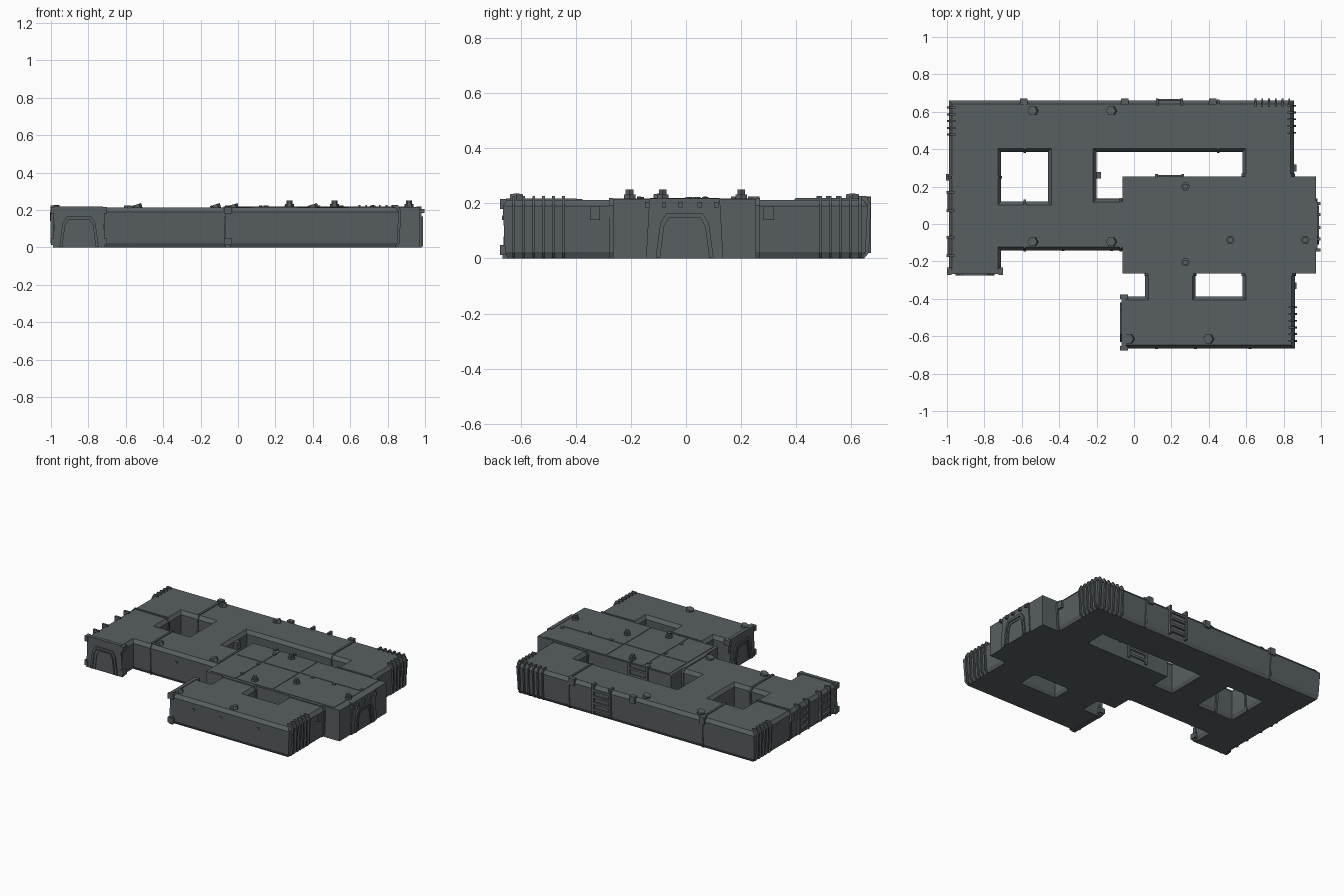
import bpy, bmesh, math
from mathutils import Vector, Matrix

if "Cube" in bpy.data.objects:
    bpy.data.objects.remove(bpy.data.objects["Cube"])

steel = bpy.data.materials.new("dark steel")
steel.diffuse_color = (0.098, 0.114, 0.122, 1)
steel.use_nodes = True
steel.node_tree.nodes["Principled BSDF"].inputs["Base Color"].default_value = steel.diffuse_color


def finish(name, bm, mtx=None):
    bmesh.ops.recalc_face_normals(bm, faces=bm.faces)
    me = bpy.data.meshes.new(name)
    bm.to_mesh(me)
    bm.free()
    me.materials.append(steel)
    ob = bpy.data.objects.new(name, me)
    if mtx:
        ob.matrix_world = mtx
    bpy.context.collection.objects.link(ob)
    return ob


def facing(x, y, deg):
    """Local -y points outward: 0 south, 90 east, 180 north, -90 west."""
    return Matrix.Translation((x, y, 0)) @ Matrix.Rotation(math.radians(deg), 4, 'Z')


def extrude(name, pts, vec, mtx=None):
    bm = bmesh.new()
    f = bm.faces.new([bm.verts.new(p) for p in pts])
    r = bmesh.ops.extrude_face_region(bm, geom=[f])
    # keep the starting cap so the prism is closed
    bmesh.ops.translate(bm, vec=vec, verts=[v for v in r['geom'] if isinstance(v, bmesh.types.BMVert)])
    if f.is_valid is False or len(bm.faces) < len(pts) + 2:
        bm.verts.ensure_lookup_table()
        bmesh.ops.holes_fill(bm, edges=bm.edges, sides=0)
    return finish(name, bm, mtx)


def box(name, x0, x1, y0, y1, z0, z1, mtx=None):
    return extrude(name, [(x0, y0, z0), (x1, y0, z0), (x1, y1, z0), (x0, y1, z0)], (0, 0, z1 - z0), mtx)


def inset(loop, d):
    out = []
    for i, p in enumerate(loop):
        p = Vector(p)
        e1 = (p - Vector(loop[i - 1])).normalized()
        e2 = (Vector(loop[(i + 1) % len(loop)]) - p).normalized()
        out.append(p + d * (Vector((-e1.y, e1.x)) + Vector((-e2.y, e2.x))))
    return out


WALL = [(0.0, 0.020), (0.024, 0.008), (0.19, 0.0), (0.213, 0.018)]  # height, inset


def corridor(name, loops):
    """Chamfered walls around right-angled floor plans (holes run clockwise)."""
    bm = bmesh.new()
    caps = {0: [], len(WALL) - 1: []}
    for lp in loops:
        rings = [[bm.verts.new((p.x, p.y, z)) for p in inset(lp, d)] for z, d in WALL]
        n = len(lp)
        for a, b in zip(rings, rings[1:]):
            for i in range(n):
                j = (i + 1) % n
                bm.faces.new((a[i], a[j], b[j], b[i]))
        for k in caps:
            caps[k] += [bm.edges.get((rings[k][i], rings[k][(i + 1) % n])) for i in range(n)]
    for edges in caps.values():
        bmesh.ops.triangle_fill(bm, edges=edges, use_beauty=True)
    bmesh.ops.dissolve_limit(bm, angle_limit=0.01, verts=bm.verts, edges=bm.edges)
    return finish(name, bm)


# Corridors and main hall
corridor("north_west_corridors", [
    [(-.99, -.262), (-.71, -.262), (-.71, -.142), (0, -.142), (0, .135), (-.2, .135), (-.2, .385),
     (.58, .385), (.58, .2), (.855, .2), (.855, .66), (-.99, .66)],
    [(-.71, .12), (-.71, .385), (-.46, .385), (-.46, .12)]])
corridor("south_wing", [
    [(-.06, -.665), (.86, -.665), (.86, -.2), (.58, -.2), (.58, -.388), (.33, -.388),
     (.33, -.2), (.06, -.2), (.06, -.388), (-.06, -.388)]])
box("main_hall", -.062, .972, -.265, .255, 0, .215)


# Collars wrapping the corridor joints
def collar(x, y, half, deg, t=.014):
    w = half + .005
    prof = [(-w + .018, 0), (w - .018, 0), (w - .006, .024), (w, .192), (w - .018, .219),
            (-w + .018, .219), (-w, .192), (-w + .006, .024)]
    extrude("joint_collar", [(u, -t / 2, z) for u, z in prof], (0, t, 0), facing(x, y, deg))


for c in [(-.585, .522, .138, 90), (.45, .522, .138, 90), (-.585, -.008, .134, 90),
          (-.85, .25, .14, 0), (.718, .262, .138, 0), (-.07, -.004, .139, 90),
          (.195, -.272, .135, 0), (.72, -.272, .14, 0)]:
    collar(*c)


# Door ends: tapered surround, two nested arches, corner posts
def arch(w, h):
    return [(-w, .004), (-w * .84, h * .78), (-w * .62, h), (w * .62, h), (w * .84, h * .78), (w, .004)]


def arch_rim(w, h, t, d, mtx):
    pts = arch(w, h) + arch(w - t, h - t)[::-1]
    extrude("door_rim", [(u, 0, z) for u, z in pts], (0, -d, 0), mtx)


def door(x, y, deg, posts=True):
    m = facing(x, y, deg)
    surround = [(-.14, .0), (-.128, .218), (.128, .218), (.14, .0)]
    extrude("door_surround", [(u, .02, z) for u, z in surround], (0, -.025, 0), m)
    arch_rim(.105, .165, .016, .014, m)
    arch_rim(.078, .14, .010, .010, m)
    if posts:
        for s in (-1, 1):
            for z in (.012, .18):
                box("corner_clamp", s * .138 - .012, s * .138 + .012, -.012, .03, z, z + .036, m)


door(-.85, -.262, 0)
door(.975, -.005, 90, False)
door(-.062, -.526, -90)
for y in (-.14, -.08, -.02, .05, .11):
    box("door_lamp", .97, .997, y - .008, y + .008, .185, .205)


# Rows of cooling fins on the outer corners
def fins(x, y, deg, count, step=.036):
    prof = [(.035, .205), (.035, .226), (.004, .226), (-.011, .196), (-.004, .02), (.012, .002), (.03, .002)]
    for i in range(count):
        u = (i - (count - 1) / 2) * step
        extrude("cooling_fin", [(u - .005, a, b) for a, b in prof], (.01, 0, 0), facing(x, y, deg))


fins(.74, .66, 180, 6)
fins(.855, .56, 90, 5)
fins(.86, -.535, 90, 6)
fins(-.99, .55, -90, 5)


# Slatted wall vents
def vent(x, y, deg, w=.065):
    m = facing(x, y, deg)
    for s in (-1, 1):
        box("vent_post", s * w - .007, s * w + .007, -.012, .03, .02, .225, m)
    for i in range(4):
        z = .04 + i * .045
        box("vent_slat", -w, w, -.008, .02, z, z + .016, m)


vent(.19, .66, 180)
vent(-.99, .12, -90, .05)
vent(-.99, -.12, -90, .05)
vent(.19, .255, 180, .07)

# Small clamps along the walls
for x in (-.59, -.05, .42):
    box("wall_clamp", x - .02, x + .02, .64, .671, .175, .223)
for x, y in ((-.19, .26), (.855, .3), (.855, -.33), (-.99, .25)):
    box("wall_clamp", x - .014, x + .014, y - .018, y + .018, .14, .19)
for x in (-.38, -.12, .12, .33, .62):
    y = -.665 if x > 0 else -.142
    box("wall_stud", x - .008, x + .008, y - .003, y + .01, .14, .155)


# Roof fittings
def hexagon(name, x, y, r, z, h, tilt=0):
    pts = [(r * math.cos(k * math.pi / 3), r * math.sin(k * math.pi / 3), 0) for k in range(6)]
    extrude(name, pts, (0, 0, h),
            Matrix.Translation((x, y, z)) @ Matrix.Rotation(tilt, 4, 'Y'))


for x, y in ((-.535, .605), (-.115, .605), (-.535, -.095), (-.115, -.095), (-.02, -.615), (.405, -.615)):
    hexagon("tilted_roof_vent", x, y, .027, .2, .03, -.3)
for x, y in ((.275, .2), (.275, -.205), (.915, -.085), (.515, -.085)):
    hexagon("roof_vent_base", x, y, .024, .21, .022)
    hexagon("roof_vent_cap", x, y, .016, .23, .02)
for x, y in ((.15, .01), (.15, -.165), (.15, .19), (.55, .04), (.72, .035), (.91, .07)):
    hexagon("roof_bolt", x, y, .014, .21, .013)

# Thin raised roof plates on the hall
for x0, x1, y0, y1 in ((-.04, .155, .05, .245), (.165, .44, .05, .245), (.45, .92, .055, .245),
                       (.45, .92, -.25, .045), (.165, .44, -.25, .04), (-.04, .155, -.25, .04)):
    box("roof_plate", x0, x1, y0, y1, .21, .218)
